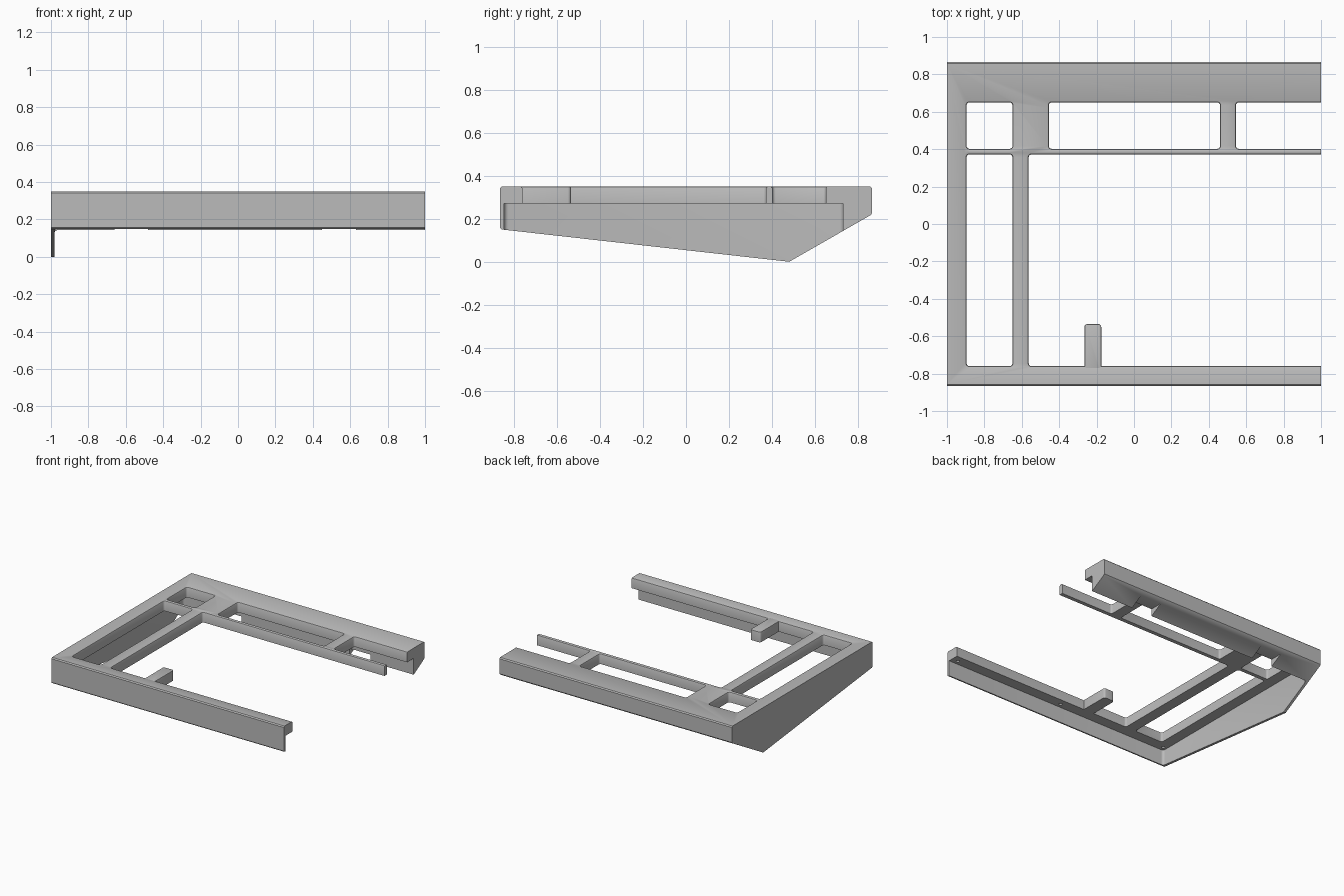
import bpy, bmesh, math

cube = bpy.data.objects.get("Cube")
if cube:
    bpy.data.objects.remove(cube, do_unlink=True)

TOP, PLATE = 0.35, 0.27        # plate top and underside heights
OPEN = 1.1                     # beyond the open right end

grey = bpy.data.materials.new("grey plastic")
grey.use_nodes = True
grey.diffuse_color = (0.5, 0.5, 0.5, 1)
grey.node_tree.nodes["Principled BSDF"].inputs["Base Color"].default_value = (0.5, 0.5, 0.5, 1)


def loft(name, loops):
    """Closed solid through equally long loops of points."""
    bm = bmesh.new()
    rings = [[bm.verts.new(p) for p in loop] for loop in loops]
    for a, b in zip(rings, rings[1:]):
        for i in range(len(a)):
            j = (i + 1) % len(a)
            bm.faces.new((a[i], a[j], b[j], b[i]))
    bm.faces.new(rings[0])
    bm.faces.new(rings[-1])
    bmesh.ops.recalc_face_normals(bm, faces=bm.faces)
    mesh = bpy.data.meshes.new(name)
    bm.to_mesh(mesh)
    bm.free()
    mesh.materials.append(grey)
    obj = bpy.data.objects.new(name, mesh)
    bpy.context.collection.objects.link(obj)
    return obj


def rounded_rect(x0, x1, y0, y1, r, z, grow=0.0, steps=4):
    r += grow
    x0, x1, y0, y1 = x0 - grow, x1 + grow, y0 - grow, y1 + grow
    corners = [(x1 - r, y1 - r), (x0 + r, y1 - r), (x0 + r, y0 + r), (x1 - r, y0 + r)]
    pts = []
    for k, (cx, cy) in enumerate(corners):
        for s in range(steps + 1):
            a = math.pi / 2 * (k + s / steps)
            pts.append((cx + r * math.cos(a), cy + r * math.sin(a), z))
    return pts


def cutter(rect, r, levels):
    return loft("cutter", [rounded_rect(*rect, r, z, g) for z, g in levels])


def cut(target, tool):
    tool.hide_render = True
    mod = target.modifiers.new("cut", "BOOLEAN")
    mod.operation = "DIFFERENCE"
    mod.solver = "EXACT"
    mod.object = tool
    bpy.context.view_layer.objects.active = target
    bpy.ops.object.modifier_apply(modifier=mod.name)
    bpy.data.objects.remove(tool, do_unlink=True)


def smooth(obj):
    bpy.ops.object.select_all(action="DESELECT")
    obj.select_set(True)
    bpy.context.view_layer.objects.active = obj
    bpy.ops.object.shade_smooth_by_angle(angle=math.radians(30))


# Wedge body: side profile with softened corners, swept across
B = 0.008
profile = [(-0.865, 0.15 + B), (-0.865, TOP - B), (-0.865 + B, TOP),
           (0.865 - B, TOP), (0.865, TOP - B), (0.865, 0.225),
           (0.857, 0.216), (0.48, 0.0), (-0.857, 0.15)]
case = loft("case_frame", [[(x, y, z) for y, z in profile] for x in (-1, 1)])

# Underside cavity leaving thin front and left walls and a solid rear block
cut(case, cutter((-0.98, OPEN, -0.845, 0.73), 0.02, [(-0.1, 0), (PLATE, 0)]))

# Plate openings with softened top edges
openings = [
    (-0.895, -0.65, -0.76, 0.372),   # left slot
    (-0.563, OPEN, -0.76, 0.372),    # main opening
    (-0.895, -0.65, 0.402, 0.65),    # rear left window
    (-0.455, 0.46, 0.402, 0.65),     # rear middle window
    (0.545, OPEN, 0.402, 0.65),      # rear right window
]
for rect in openings:
    cut(case, cutter(rect, 0.015, [(0.2, 0), (TOP - 0.009, 0), (TOP - 0.003, 0.003),
                                   (TOP, 0.009), (TOP + 0.05, 0.009)]))

# Notches under the rear block
for x in (-0.57, 0.54):
    cut(case, cutter((x - 0.09, x + 0.09, 0.7, 0.95), 0.002, [(0.05, 0), (0.2, 0)]))

# Blind screw holes under the front rail
for x in (-0.95, 0, 0.95):
    cut(case, cutter((x - 0.012, x + 0.012, -0.822, -0.798), 0.0119, [(0.2, 0), (0.32, 0)]))
smooth(case)

# Support tab on the front rail
tab = loft("support_tab", [rounded_rect(-0.265, -0.175, -0.78, -0.535, 0.015, z, g)
                           for z, g in ((PLATE, 0), (TOP - B, 0), (TOP - 0.002, -0.002), (TOP, -B))])
smooth(tab)
